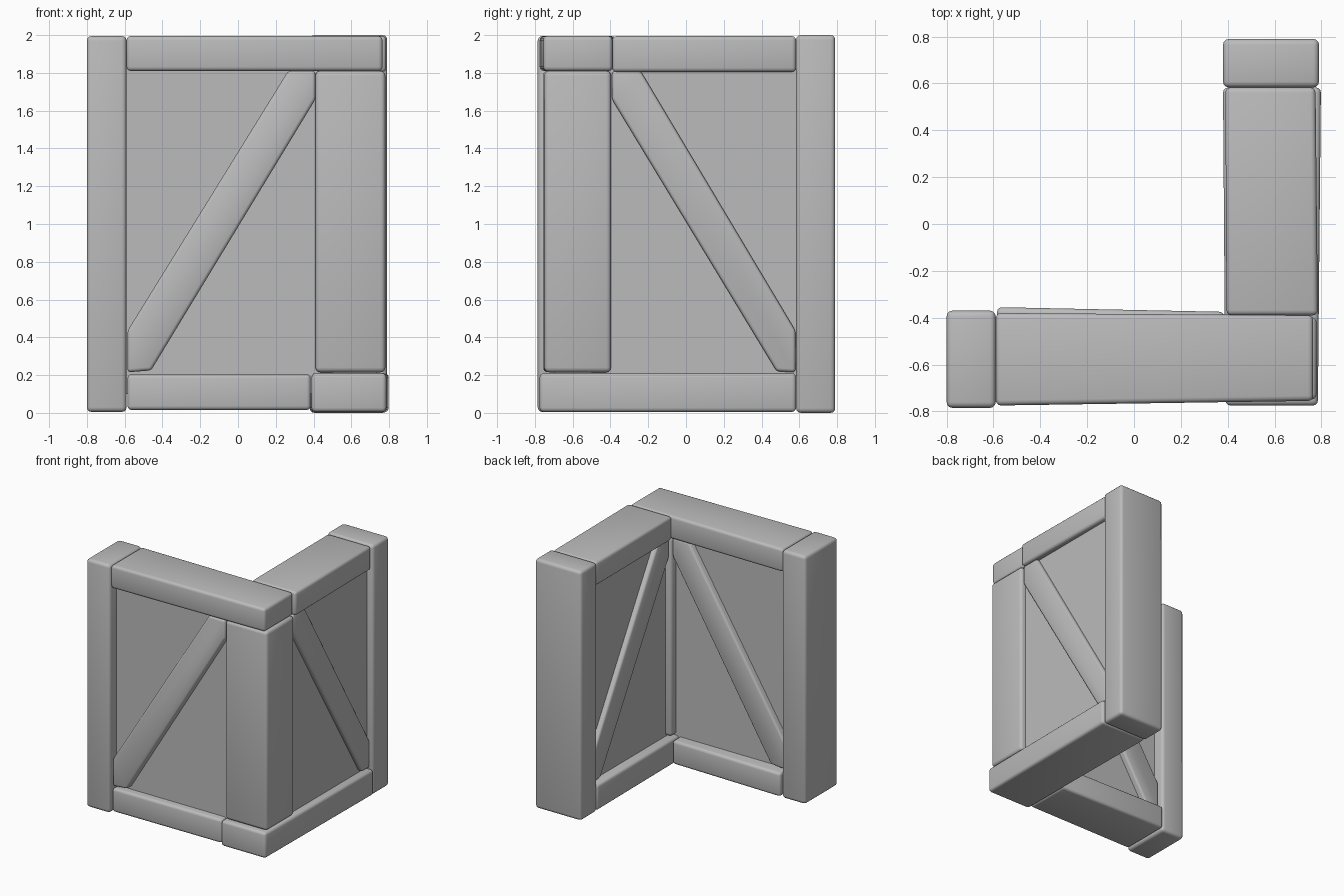
import bpy, bmesh, math

cube = bpy.data.objects.get("Cube")
if cube:
    bpy.data.objects.remove(cube)

GREY = (0.5, 0.5, 0.5, 1)
mat = bpy.data.materials.new("plain grey")
mat.use_nodes = True
mat.diffuse_color = GREY
bsdf = mat.node_tree.nodes["Principled BSDF"]
bsdf.inputs["Base Color"].default_value = GREY
bsdf.inputs["Roughness"].default_value = 0.7


def loft(name, start, end, bevel):
    """Solid between two matching outlines, with rounded edges."""
    bm = bmesh.new()
    a = [bm.verts.new(p) for p in start]
    b = [bm.verts.new(p) for p in end]
    bm.faces.new(a)
    bm.faces.new(b[::-1])
    for i in range(len(a)):
        j = (i + 1) % len(a)
        bm.faces.new((a[j], a[i], b[i], b[j]))
    bmesh.ops.recalc_face_normals(bm, faces=bm.faces)
    mesh = bpy.data.meshes.new(name)
    bm.to_mesh(mesh)
    bm.free()
    mesh.materials.append(mat)
    obj = bpy.data.objects.new(name, mesh)
    bpy.context.collection.objects.link(obj)
    bpy.context.view_layer.objects.active = obj
    bpy.ops.object.select_all(action="DESELECT")
    obj.select_set(True)
    if bevel:
        mod = obj.modifiers.new("Rounded edges", "BEVEL")
        mod.width = bevel
        mod.segments = 3
        mod.limit_method = "ANGLE"
        mod.angle_limit = math.radians(25)
        bpy.ops.object.modifier_apply(modifier=mod.name)
        bpy.ops.object.shade_smooth_by_angle(angle=math.radians(40))
    return obj


def upright(name, x, y, z, bevel=0.025):
    ring = [(x[0], y[0]), (x[1], y[0]), (x[1], y[1]), (x[0], y[1])]
    return loft(name, [(*p, z[0]) for p in ring], [(*p, z[1]) for p in ring], bevel)


def beam(name, axis, span, near, far, z):
    """Horizontal beam whose depth changes from its near end to its far end."""
    ends = []
    for u, (lo, hi) in zip(span, (near, far)):
        rect = [(lo, z[0]), (hi, z[0]), (hi, z[1]), (lo, z[1])]
        ends.append([(u, d, h) if axis == "x" else (d, u, h) for d, h in rect])
    return loft(name, *ends, 0.022)


def brace(name, axis, outline, depth):
    ends = [[(u, d, h) if axis == "x" else (d, u, h) for u, h in outline] for d in depth]
    return loft(name, *ends, 0.018)


# Posts
upright("front_end_post", (-0.80, -0.59), (-0.785, -0.37), (0.005, 1.995))
upright("back_end_post", (0.38, 0.79), (0.583, 0.79), (0, 2))
upright("corner_post", (0.41, 0.78), (-0.75, -0.397), (0.215, 1.81))

# Top and bottom beams
beam("front_top_beam", "x", (-0.59, 0.765), (-0.775, -0.38), (-0.755, -0.39), (1.81, 1.995))
beam("side_top_beam", "y", (-0.39, 0.583), (0.395, 0.785), (0.39, 0.775), (1.805, 1.995))
beam("front_bottom_beam", "x", (-0.585, 0.385), (-0.765, -0.355), (-0.76, -0.375), (0.015, 0.205))
beam("side_bottom_beam", "y", (-0.775, 0.583), (0.39, 0.785), (0.38, 0.798), (0.005, 0.21))

# Wall panels
upright("front_panel", (-0.65, 0.5), (-0.70, -0.46), (0.1, 1.9), 0)
upright("side_panel", (0.46, 0.735), (-0.5, 0.65), (0.1, 1.9), 0)

# Diagonal braces
brace("front_brace", "x", [(-0.585, 0.215), (-0.46, 0.225), (0.41, 1.66),
                           (0.41, 1.81), (0.265, 1.81), (-0.585, 0.435)], (-0.755, -0.41))
brace("side_brace", "y", [(0.58, 0.215), (0.48, 0.22), (-0.392, 1.66),
                          (-0.392, 1.81), (-0.24, 1.81), (0.58, 0.435)], (0.42, 0.765))
